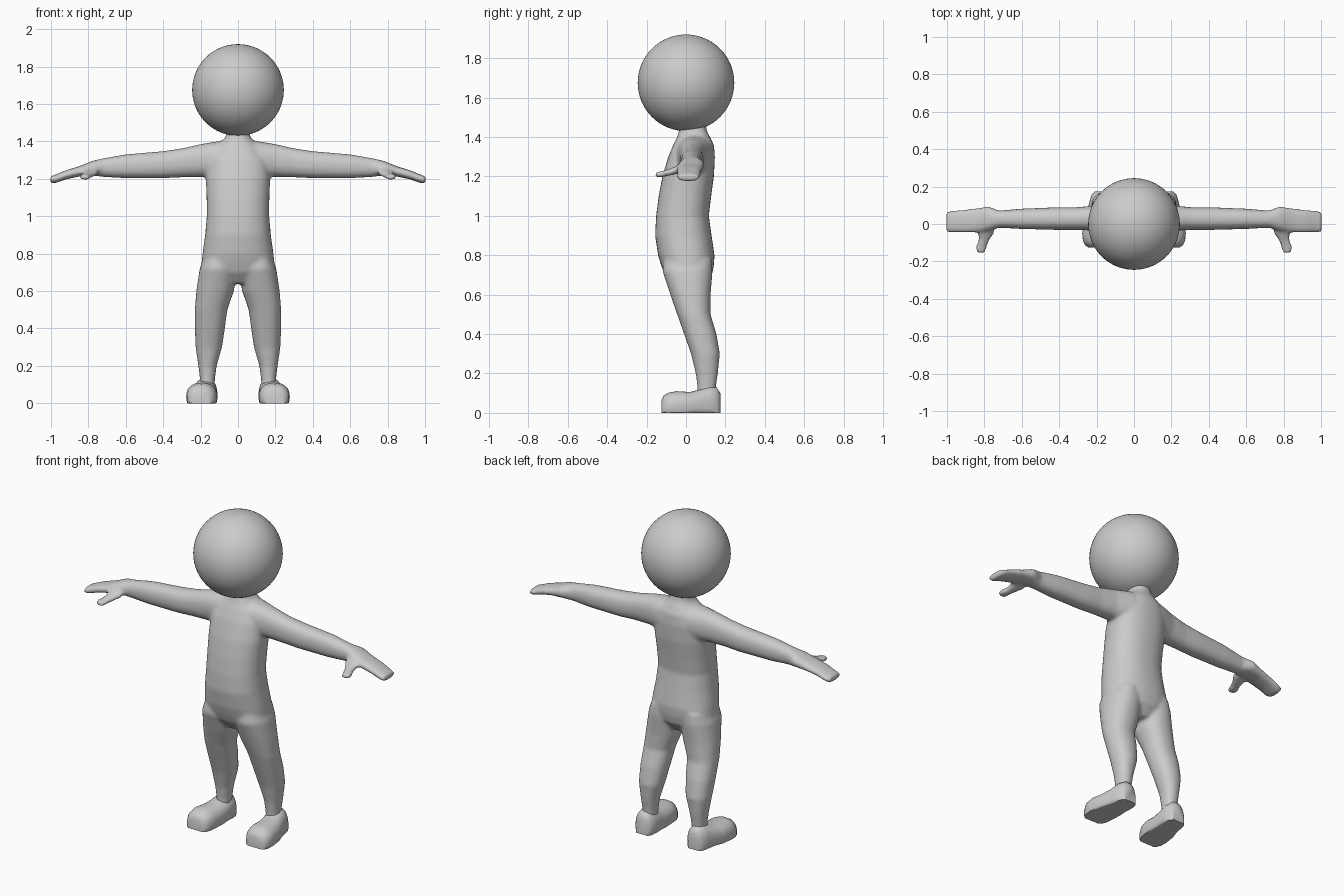
import bpy, bmesh, math

grey = bpy.data.materials.new("light grey")
grey.diffuse_color = (0.6, 0.6, 0.6, 1)


def loft(bm, axis, sections, side=1, power=2.4, floor=None, n=32):
    """Closed skin through rounded sections (t, a0, a1, b0, b1) along an axis.
    a and b are the two remaining axes in x, y, z order."""
    rings = []
    others = [i for i in range(3) if i != axis]
    for t, a0, a1, b0, b1 in sections:
        ring = []
        for k in range(n):
            ang = 2 * math.pi * k / n
            c, s = math.cos(ang), math.sin(ang)
            co = [0, 0, 0]
            co[axis] = t
            co[others[0]] = (a0 + a1) / 2 + (a1 - a0) / 2 * math.copysign(abs(c) ** (2 / power), c)
            co[others[1]] = (b0 + b1) / 2 + (b1 - b0) / 2 * math.copysign(abs(s) ** (2 / power), s)
            co[0] *= side
            if floor is not None:
                co[2] = max(co[2], floor)
            ring.append(bm.verts.new(co))
        rings.append(ring)
    for r, q in zip(rings, rings[1:]):
        for k in range(n):
            bm.faces.new((r[k], r[(k + 1) % n], q[(k + 1) % n], q[k]))
    bm.faces.new(rings[0])
    bm.faces.new(rings[-1])


def finish(name, bm):
    bmesh.ops.recalc_face_normals(bm, faces=bm.faces)
    mesh = bpy.data.meshes.new(name)
    bm.to_mesh(mesh)
    bm.free()
    mesh.materials.append(grey)
    mesh.shade_smooth()
    obj = bpy.data.objects.new(name, mesh)
    bpy.context.collection.objects.link(obj)
    return obj


# z, x range, y range
torso = [(0.64, -.06, .06, -.06, .09), (0.70, -.17, .17, -.108, .132),
         (0.75, -.195, .195, -.127, .142), (0.80, -.19, .19, -.142, .145),
         (0.90, -.176, .176, -.157, .13), (1.0, -.167, .167, -.152, .116),
         (1.1, -.168, .168, -.139, .128), (1.2, -.172, .172, -.12, .142),
         (1.3, -.165, .165, -.09, .147), (1.36, -.13, .13, -.065, .142),
         (1.40, -.09, .09, -.045, .122), (1.425, -.064, .064, -.037, .108),
         (1.48, -.058, .058, -.03, .098)]
leg = [(.78, .04, .18, -.11, .13), (.72, .005, .205, -.12, .135),
       (.60, .022, .223, -.08, .125), (.50, .057, .231, -.045, .125),
       (.40, .07, .231, -.01, .155), (.30, .085, .227, .025, .172),
       (.20, .114, .212, .049, .162), (.13, .123, .204, .058, .152),
       (.04, .128, .204, .06, .15)]
# x, y range, z range
arm = [(0, -.03, .11, 1.25, 1.405), (.1, -.05, .13, 1.21, 1.402),
       (.2, -.036, .10, 1.21, 1.386), (.3, -.032, .09, 1.208, 1.363),
       (.4, -.032, .09, 1.203, 1.348), (.6, -.027, .082, 1.203, 1.331),
       (.72, -.02, .072, 1.21, 1.31), (.78, -.036, .094, 1.218, 1.296),
       (.85, -.047, .084, 1.212, 1.267), (.92, -.048, .077, 1.197, 1.246),
       (.985, -.047, .07, 1.174, 1.219), (1.004, -.043, .066, 1.18, 1.213)]
# y, x range, z range
thumb = [(0, .75, .83, 1.225, 1.275), (-.05, .748, .832, 1.212, 1.252),
         (-.09, .776, .832, 1.202, 1.236), (-.125, .787, .85, 1.196, 1.226),
         (-.157, .796, .838, 1.195, 1.221)]
foot = [(-.125, .15, .245, -.06, .065), (-.113, .133, .262, -.05, .088),
        (-.09, .12, .273, -.04, .102), (-.05, .112, .277, -.04, .11),
        (.02, .11, .266, -.04, .106), (.07, .11, .25, -.04, .118),
        (.12, .11, .238, -.05, .135), (.155, .118, .228, -.06, .13),
        (.175, .135, .21, -.07, .10)]

# Torso, arms, thumbs and legs fused into one smooth skin
bm = bmesh.new()
loft(bm, 2, torso, power=2.3)
for s in (1, -1):
    loft(bm, 2, leg, s, 2.2)
    loft(bm, 0, arm, s, 2.3)
    loft(bm, 1, thumb, s, 2.6)
body = finish("body", bm)
fuse = body.modifiers.new("fuse", 'REMESH')
fuse.mode = 'VOXEL'
fuse.voxel_size = 0.01
fuse.use_smooth_shade = True
soften = body.modifiers.new("soften", 'SMOOTH')
soften.factor = 0.5
soften.iterations = 8

# Feet with flat soles
for s, label in ((1, "left_foot"), (-1, "right_foot")):
    bm = bmesh.new()
    loft(bm, 1, foot, s, 2.3, floor=0)
    bmesh.ops.remove_doubles(bm, verts=bm.verts, dist=1e-5)
    obj = finish(label, bm)
    bpy.context.view_layer.objects.active = obj
    obj.select_set(True)
    bpy.ops.object.shade_smooth_by_angle(angle=math.radians(50))
    obj.select_set(False)

# Head
bm = bmesh.new()
bmesh.ops.create_uvsphere(bm, u_segments=64, v_segments=32, radius=0.245)
bmesh.ops.translate(bm, verts=bm.verts, vec=(0, 0, 1.675))
finish("head", bm)
